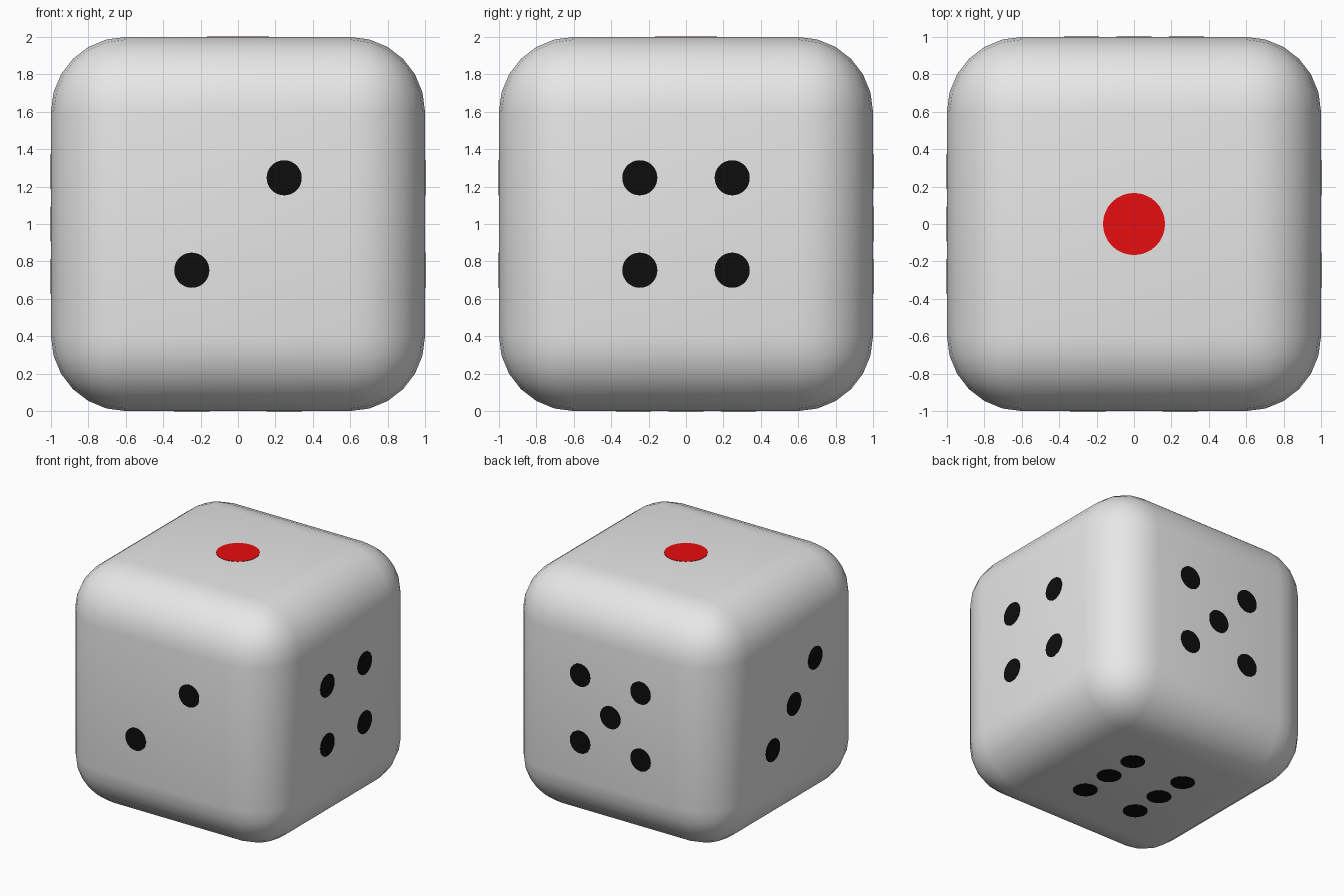
import bpy, bmesh
from mathutils import Vector

if "Cube" in bpy.data.objects:
    bpy.data.objects.remove(bpy.data.objects["Cube"])


def material(name, rgb):
    m = bpy.data.materials.new(name)
    m.diffuse_color = (*rgb, 1)
    m.use_nodes = True
    m.node_tree.nodes["Principled BSDF"].inputs["Base Color"].default_value = m.diffuse_color
    return m


white = material("white", (0.8, 0.8, 0.8))
black = material("black", (0.004, 0.004, 0.004))
red = material("red", (0.8, 0.004, 0.005))

# Rounded cube body
bpy.ops.mesh.primitive_cube_add(size=2, location=(0, 0, 1))
body = bpy.context.object
body.name = "dice_body"
body.data.materials.append(white)
bevel = body.modifiers.new("rounding", 'BEVEL')
bevel.width = 0.4
bevel.segments = 6
bpy.ops.object.modifier_apply(modifier=bevel.name)
bpy.ops.object.shade_smooth()


# Thin painted discs on one face; spots are (x, y, z) offsets from the cube centre
def pips(name, normal, spots, radius, mat):
    n = Vector(normal)
    rot = n.to_track_quat('Z', 'Y').to_matrix().to_4x4()
    bm = bmesh.new()
    for s in spots:
        m = rot.copy()
        m.translation = Vector((0, 0, 1)) + n * 1.0 + Vector(s)
        bmesh.ops.create_cone(bm, cap_ends=True, segments=32, radius1=radius,
                              radius2=radius, depth=0.006, matrix=m)
    mesh = bpy.data.meshes.new(name)
    bm.to_mesh(mesh)
    bm.free()
    mesh.materials.append(mat)
    bpy.context.collection.objects.link(bpy.data.objects.new(name, mesh))


a, b, r = 0.247, 0.28, 0.094
pips("top_pip", (0, 0, 1), [(0, 0, 0)], 0.166, red)
pips("front_pips", (0, -1, 0), [(a, 0, a), (-a, 0, -a)], r, black)
pips("left_pips", (-1, 0, 0), [(0, -b * k, b * k) for k in (-1, 0, 1)], r, black)
pips("right_pips", (1, 0, 0), [(0, i, j) for i in (-a, a) for j in (-a, a)], r, black)
pips("back_pips", (0, 1, 0),
     [(0, 0, 0)] + [(i, 0, j) for i in (-b, b) for j in (-b, b)], r, black)
pips("bottom_pips", (0, 0, -1),
     [(i, j, 0) for i in (-a, a) for j in (-b, 0, b)], r, black)
